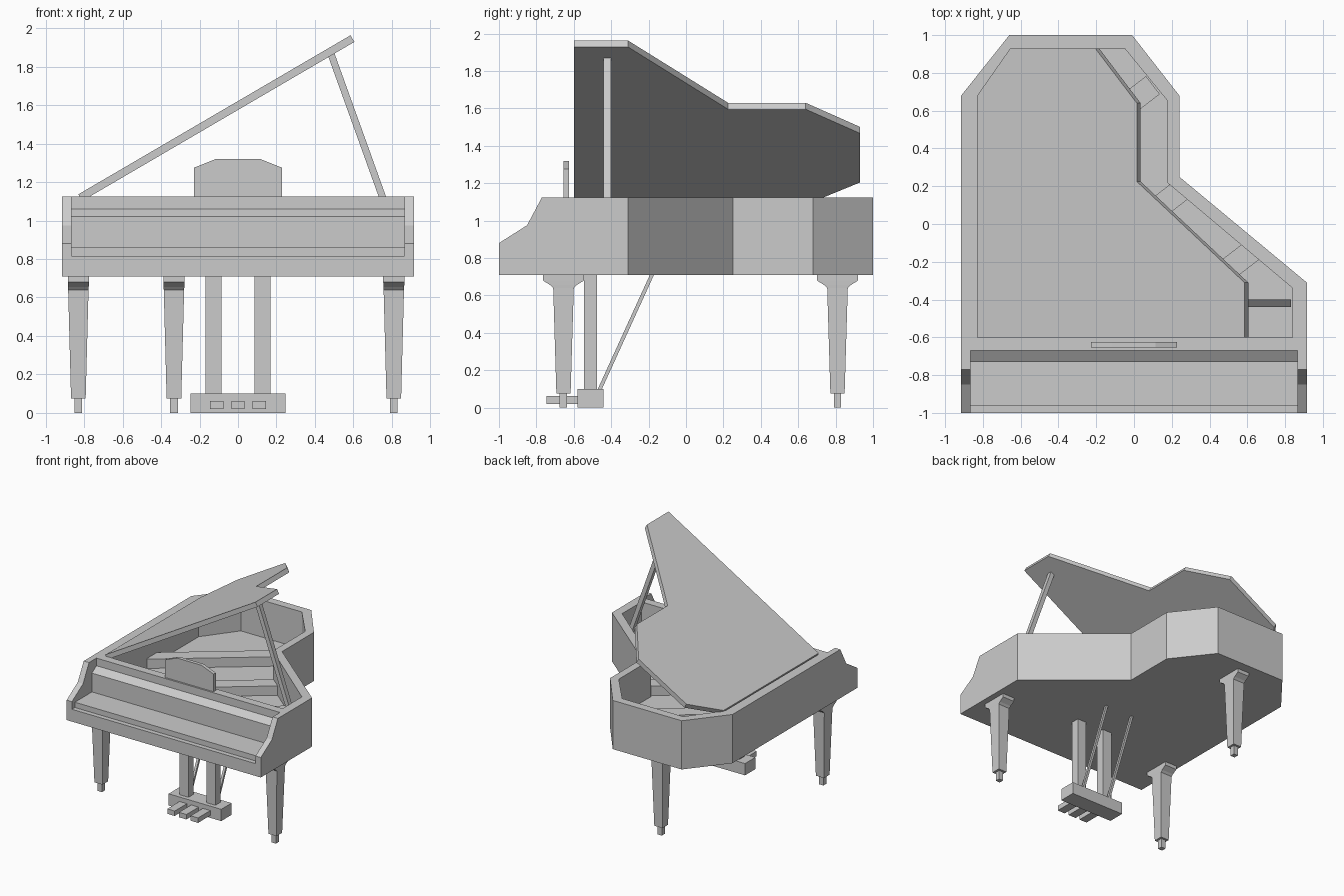
import bpy, bmesh, math
from mathutils import Vector

cube = bpy.data.objects.get("Cube")
if cube:
    bpy.data.objects.remove(cube, do_unlink=True)

grey = bpy.data.materials.new("plain_grey")
grey.use_nodes = True
grey.diffuse_color = (0.6, 0.6, 0.6, 1)
grey.node_tree.nodes["Principled BSDF"].inputs["Base Color"].default_value = (0.6, 0.6, 0.6, 1)


def finish(name, bm):
    bmesh.ops.recalc_face_normals(bm, faces=bm.faces)
    mesh = bpy.data.meshes.new(name)
    bm.to_mesh(mesh)
    bm.free()
    mesh.materials.append(grey)
    obj = bpy.data.objects.new(name, mesh)
    bpy.context.collection.objects.link(obj)
    return obj


def prism(name, points, axis, start, end):
    """Extrude a flat outline along x, y or z."""
    place = {"x": lambda a, b: (start, a, b),
             "y": lambda a, b: (a, start, b),
             "z": lambda a, b: (a, b, start)}[axis]
    bm = bmesh.new()
    face = bm.faces.new([bm.verts.new(place(a, b)) for a, b in points])
    shift = Vector([(end - start) * (axis == k) for k in "xyz"])
    ext = bmesh.ops.extrude_face_region(bm, geom=[face])
    bmesh.ops.translate(bm, vec=shift,
                        verts=[v for v in ext["geom"] if isinstance(v, bmesh.types.BMVert)])
    return finish(name, bm)


def box(name, x, y, z):
    return prism(name, [(x[0], y[0]), (x[1], y[0]), (x[1], y[1]), (x[0], y[1])], "z", *z)


def bar(points, half):
    """Outline of a straight bar between two points."""
    a, b = Vector(points[0]), Vector(points[1])
    n = (b - a).orthogonal().normalized() * half
    return [a + n, b + n, b - n, a - n]


def cut(obj, cutter):
    cutter.hide_render = True
    mod = obj.modifiers.new("cut", "BOOLEAN")
    mod.operation, mod.solver, mod.object = "DIFFERENCE", "EXACT", cutter
    dg = bpy.context.evaluated_depsgraph_get()
    mesh = bpy.data.meshes.new_from_object(obj.evaluated_get(dg))
    obj.modifiers.clear()
    obj.data = mesh
    bpy.data.objects.remove(cutter, do_unlink=True)


BASE, TOP, FLOOR = 0.71, 1.125, 0.81

# Case: curved-side outline, hollowed, with sloped cheeks and a keyboard recess
case = prism("case", [(-0.915, -1), (0.915, -1), (0.915, -0.31), (0.24, 0.25), (0.24, 0.68),
                      (-0.01, 1), (-0.66, 1), (-0.915, 0.68)], "z", BASE, TOP)
cavity = [(-0.83, -0.6), (0.84, -0.6), (0.84, -0.34), (0.175, 0.22), (0.175, 0.655),
          (-0.05, 0.93), (-0.625, 0.93), (-0.83, 0.655)]
cut(case, prism("cavity_cutter", cavity, "z", FLOOR, 1.3))
cut(case, prism("cheek_cutter", [(-1.1, 0.817), (-1, 0.88), (-0.85, 0.975), (-0.77, TOP),
                                 (-0.77, 1.3), (-1.1, 1.3)], "x", -1.1, 1.1))
cut(case, prism("keyboard_cutter", [(-1.1, 0.815), (-0.96, 0.815), (-0.96, 0.86), (-0.73, 0.86),
                                    (-0.73, 1.02), (-0.67, 1.06), (-0.67, 1.3), (-1.1, 1.3)],
                "x", -0.865, 0.865))

# Diagonal braces over the soundboard
for i, ends in enumerate([[(-0.86, 0.0), (0.1, 0.735)],
                          [(-0.75, -0.59), (0.25, 0.18)],
                          [(0.07, -0.57), (0.64, -0.13)]]):
    prism(f"brace_{i + 1}", bar(ends, 0.06), "z", FLOOR - 0.01, FLOOR + 0.08)

# Raised lid, tilted about its left edge
tilt = math.radians(30.3)
lid_points = [(-0.81, -0.6), (0.605, -0.6), (0.605, -0.31), (0.035, 0.225),
              (0.035, 0.64), (-0.185, 0.93), (-0.635, 0.93), (-0.81, 0.68)]
bm = bmesh.new()
under = bm.faces.new([bm.verts.new((x, y, TOP + (x + 0.77) * math.tan(tilt)))
                      for x, y in lid_points])
ext = bmesh.ops.extrude_face_region(bm, geom=[under])
bmesh.ops.translate(bm, vec=Vector((-math.sin(tilt), 0, math.cos(tilt))) * 0.04,
                    verts=[v for v in ext["geom"] if isinstance(v, bmesh.types.BMVert)])
finish("lid", bm)

# Lid prop
prism("lid_prop", bar([(0.815, 0.945), (0.484, 1.865)], 0.018), "y", -0.44, -0.40)

# Music desk
prism("music_desk", [(-0.228, TOP), (0.228, TOP), (0.228, 1.275), (0.115, 1.32),
                     (-0.115, 1.32), (-0.228, 1.275)], "y", -0.655, -0.625)


# Legs: stacked rectangular sections (half x, half y, height)
def leg(name, cx, cy):
    sections = [(0.02, 0.02, 0), (0.02, 0.02, 0.075), (0.038, 0.038, 0.075),
                (0.053, 0.055, 0.64), (0.054, 0.07, 0.655), (0.055, 0.11, 0.68),
                (0.055, 0.11, BASE)]
    bm = bmesh.new()
    rings = [[bm.verts.new((cx + sx * hx, cy + sy * hy, z))
              for sx, sy in ((-1, -1), (1, -1), (1, 1), (-1, 1))] for hx, hy, z in sections]
    for lo, hi in zip(rings, rings[1:]):
        for k in range(4):
            j = (k + 1) % 4
            bm.faces.new((lo[k], lo[j], hi[j], hi[k]))
    bm.faces.new(rings[0])
    bm.faces.new(rings[-1])
    finish(name, bm)


leg("front_right_leg", -0.83, -0.655)
leg("front_left_leg", 0.81, -0.655)
leg("back_leg", -0.333, 0.81)

# Pedal assembly: box, posts, slanted rods and three pedals
box("pedal_box", (-0.248, 0.248), (-0.58, -0.44), (0, 0.10))
for side, s in (("right", -1), ("left", 1)):
    cx = s * 0.127
    box(f"{side}_pedal_post", (cx - 0.042, cx + 0.042), (-0.545, -0.475), (0.10, BASE))
    prism(f"{side}_pedal_rod", bar([(-0.465, 0.09), (-0.18, BASE + 0.005)], 0.01),
          "x", cx - 0.01, cx + 0.01)
for name, cx in (("right", -0.11), ("middle", 0), ("left", 0.11)):
    box(f"{name}_pedal", (cx - 0.035, cx + 0.035), (-0.745, -0.57), (0.02, 0.062))
